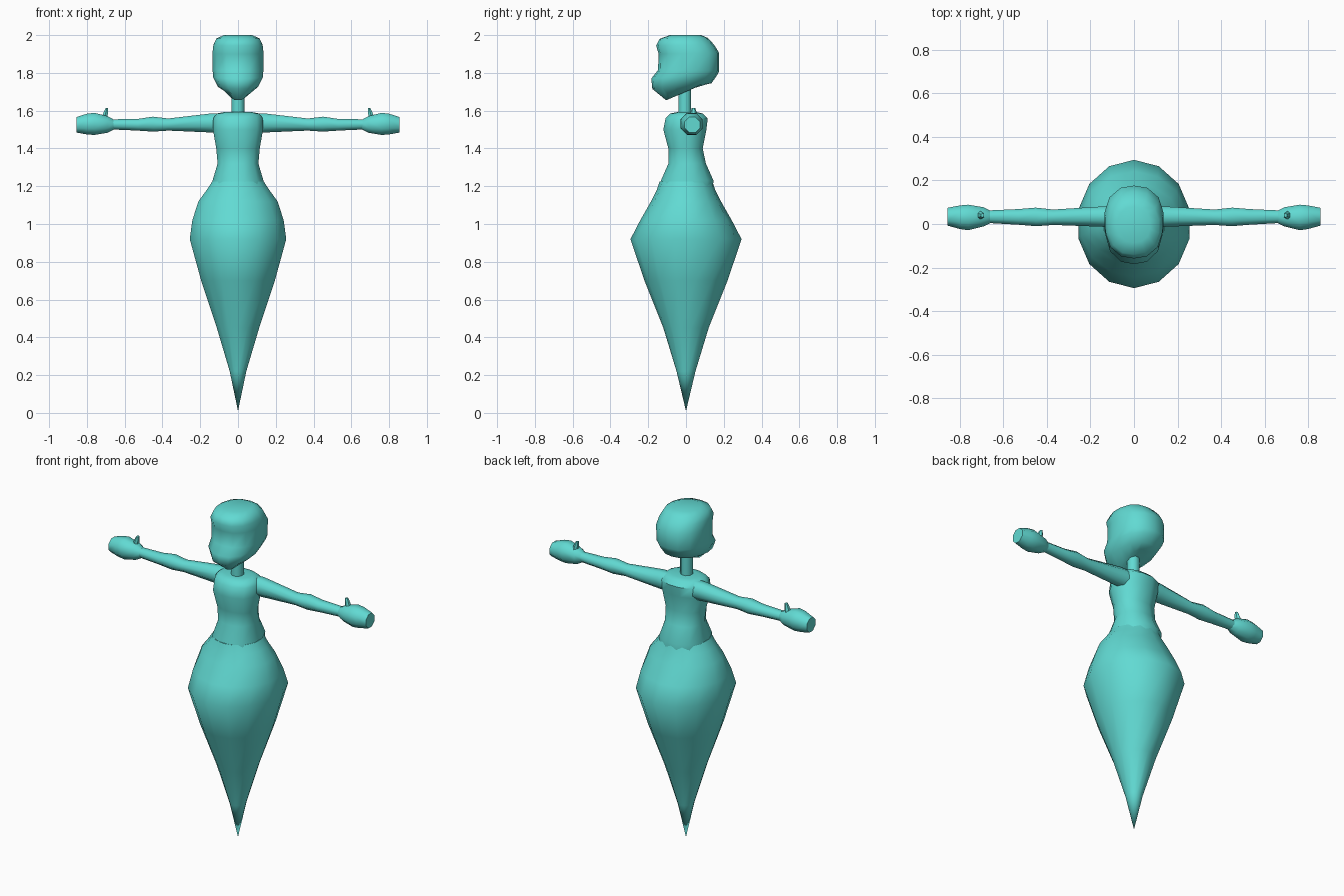
import bpy, bmesh, math
from mathutils import Vector

cube = bpy.data.objects.get("Cube")
if cube:
    bpy.data.objects.remove(cube, do_unlink=True)

teal = bpy.data.materials.new("teal")
teal.use_nodes = True
color = (0.12, 0.70, 0.65, 1)
teal.diffuse_color = color
teal.node_tree.nodes["Principled BSDF"].inputs["Base Color"].default_value = color


def oval(sides, power=2.0):
    """Unit superellipse with a flat side facing each axis."""
    points = []
    for i in range(sides):
        a = 2 * math.pi * (i + 0.5) / sides
        c, s = math.cos(a), math.sin(a)
        k = (abs(c) ** power + abs(s) ** power) ** (-1 / power)
        points.append((c * k, s * k))
    return points


def loft(name, rings, angle=50):
    """Skin a list of point rings and close both ends."""
    bm = bmesh.new()
    loops = [[bm.verts.new(p) for p in ring] for ring in rings]
    for a, b in zip(loops, loops[1:]):
        n = len(a)
        for i in range(n):
            j = (i + 1) % n
            bm.faces.new((a[i], a[j], b[j], b[i]))
    bm.faces.new(loops[0][::-1])
    bm.faces.new(loops[-1])
    bmesh.ops.remove_doubles(bm, verts=bm.verts, dist=0.0005)
    bmesh.ops.recalc_face_normals(bm, faces=bm.faces)
    mesh = bpy.data.meshes.new(name)
    bm.to_mesh(mesh)
    bm.free()
    mesh.materials.append(teal)
    obj = bpy.data.objects.new(name, mesh)
    bpy.context.collection.objects.link(obj)
    bpy.ops.object.select_all(action="DESELECT")
    obj.select_set(True)
    bpy.context.view_layer.objects.active = obj
    bpy.ops.object.shade_smooth_by_angle(angle=math.radians(angle))
    return obj


def upright(name, sections, sides, power=2.0):
    """Sections: front z, back z, half width, front y, back y."""
    rings = []
    for zf, zb, rx, yf, yb in sections:
        ring = []
        for u, v in oval(sides, power):
            t = (v + 1) / 2
            ring.append((rx * u, yf + (yb - yf) * t, zf + (zb - zf) * t))
        rings.append(ring)
    return loft(name, rings)


def sideways(name, sections, side, sides, power=2.0):
    """Sections: x, low y, high y, low z, high z."""
    rings = []
    for x, y0, y1, z0, z1 in sections:
        rings.append([(side * x, (y0 + y1) / 2 + (y1 - y0) / 2 * u,
                       (z0 + z1) / 2 + (z1 - z0) / 2 * v)
                      for u, v in oval(sides, power)])
    return loft(name, rings)


# Tapering lower body: height, half width, half depth
profile = [(0.01, 0, 0), (0.22, 0.045, 0.05), (0.45, 0.115, 0.12),
           (0.70, 0.20, 0.22), (0.92, 0.262, 0.294), (1.02, 0.248, 0.242),
           (1.12, 0.215, 0.185), (1.18, 0.17, 0.155), (1.225, 0.14, 0.14)]
upright("tapered_lower_body",
        [(z, z, rx, -ry, ry) for z, rx, ry in profile], 14)

# Torso
upright("torso", [
    (1.15, 1.15, 0.13, -0.14, 0.14), (1.23, 1.23, 0.137, -0.135, 0.148),
    (1.32, 1.32, 0.11, -0.095, 0.107), (1.40, 1.40, 0.117, -0.095, 0.09),
    (1.50, 1.50, 0.135, -0.122, 0.11), (1.56, 1.56, 0.133, -0.11, 0.117),
    (1.585, 1.585, 0.115, -0.085, 0.09), (1.592, 1.592, 0.08, -0.05, 0.06),
], 12, 2.4)

# Neck
upright("neck", [(1.55, 1.55, 0.036, -0.042, 0.03),
                 (1.76, 1.76, 0.036, -0.042, 0.03)], 8)

# Head with slanted jaw
upright("head", [
    (1.655, 1.735, 0.045, -0.105, 0.08), (1.715, 1.745, 0.108, -0.178, 0.135),
    (1.77, 1.79, 0.133, -0.184, 0.166), (1.815, 1.81, 0.136, -0.148, 0.176),
    (1.90, 1.905, 0.137, -0.145, 0.176), (1.945, 1.95, 0.132, -0.158, 0.148),
    (1.98, 1.985, 0.115, -0.14, 0.115), (2.0, 2.0, 0.075, -0.085, 0.08),
], 14, 2.4)

# Arms, hands and thumbs on both sides
for side, label in ((1, "left"), (-1, "right")):
    sideways(label + "_arm", [
        (0.07, -0.015, 0.085, 1.48, 1.588), (0.14, -0.015, 0.083, 1.482, 1.588),
        (0.37, -0.006, 0.068, 1.493, 1.56), (0.45, -0.012, 0.077, 1.487, 1.57),
        (0.53, -0.005, 0.07, 1.493, 1.558), (0.68, 0.004, 0.063, 1.50, 1.555),
    ], side, 8, 2.4)
    sideways(label + "_hand", [
        (0.655, 0.006, 0.06, 1.50, 1.552), (0.69, -0.012, 0.078, 1.482, 1.572),
        (0.76, -0.03, 0.09, 1.47, 1.59), (0.80, -0.024, 0.086, 1.473, 1.585),
        (0.855, -0.008, 0.075, 1.483, 1.567),
    ], side, 8, 3.0)
    thumb = []
    for z, x, r in ((1.55, 0.71, 0.018), (1.59, 0.70, 0.014), (1.614, 0.694, 0.008)):
        thumb.append([(side * (x + r * u), 0.04 + r * 1.2 * v, z)
                      for u, v in oval(6)])
    loft(label + "_thumb", thumb)
